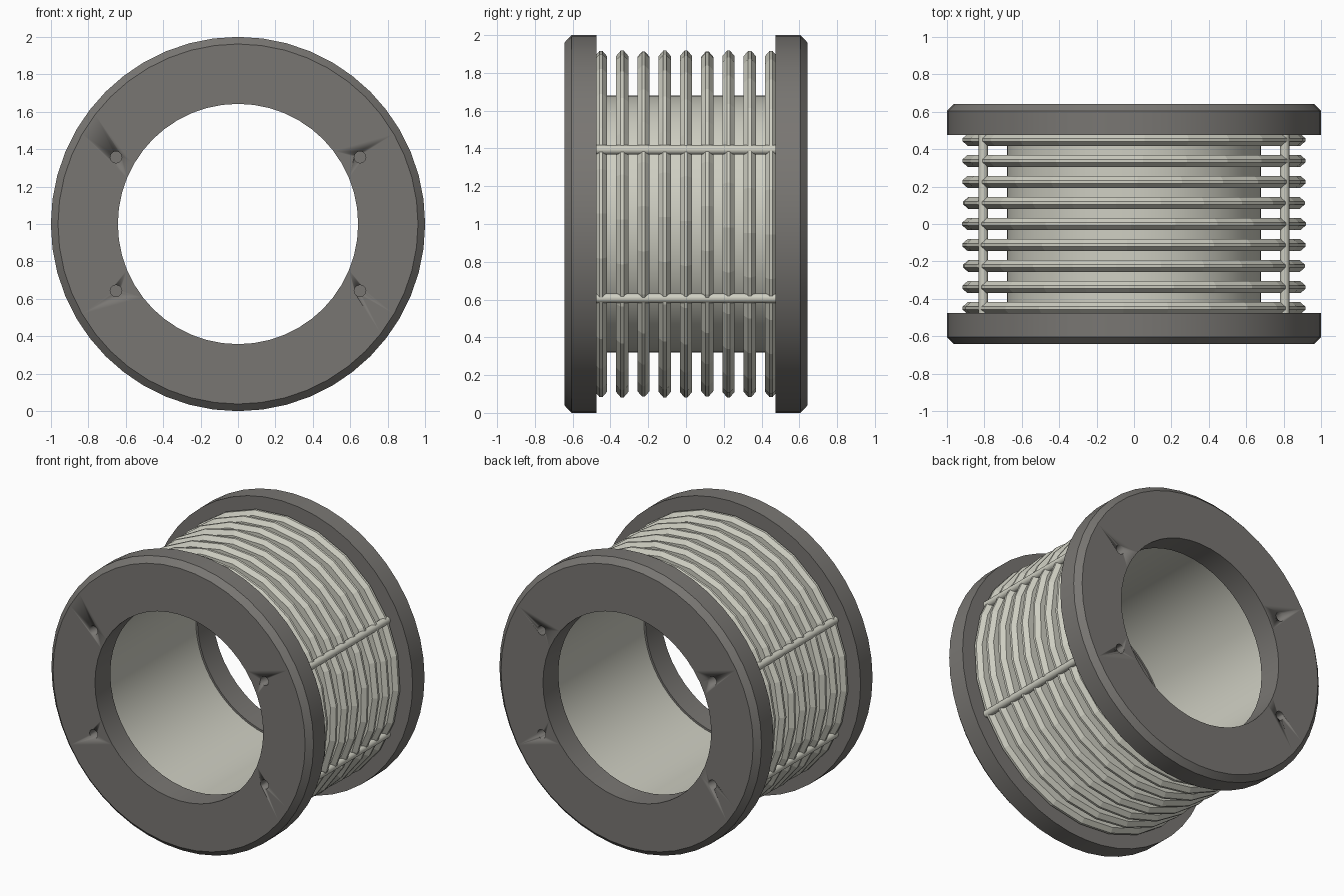
import bpy, bmesh, math, random
from mathutils import Matrix, Vector

random.seed(4)
if "Cube" in bpy.data.objects:
    bpy.data.objects.remove(bpy.data.objects["Cube"])

CENTRE = Vector((0, 0, 1))


def material(name, rgb):
    m = bpy.data.materials.new(name)
    m.use_nodes = True
    m.diffuse_color = (*rgb, 1)
    m.node_tree.nodes["Principled BSDF"].inputs["Base Color"].default_value = (*rgb, 1)
    return m


DARK = material("dark grey", (0.19, 0.182, 0.17))
CREAM = material("warm off white", (0.62, 0.62, 0.54))


def finish(name, bm, mat, smooth=True):
    bmesh.ops.recalc_face_normals(bm, faces=bm.faces)
    mesh = bpy.data.meshes.new(name)
    bm.to_mesh(mesh)
    bm.free()
    mesh.materials.append(mat)
    ob = bpy.data.objects.new(name, mesh)
    bpy.context.collection.objects.link(ob)
    bpy.ops.object.select_all(action="DESELECT")
    ob.select_set(True)
    bpy.context.view_layer.objects.active = ob
    if smooth:
        bpy.ops.object.shade_smooth_by_angle(angle=math.radians(25))
    return ob


def lathe(name, profile, sides, mat, turn=0.0, smooth=True):
    """Spin a closed (radius, y) profile around the y axis."""
    bm = bmesh.new()
    rings = []
    for i in range(sides):
        a = turn + math.tau * i / sides
        rings.append([bm.verts.new(CENTRE + Vector((r * math.cos(a), y, r * math.sin(a))))
                      for r, y in profile])
    n = len(profile)
    for i in range(sides):
        a, b = rings[i], rings[(i + 1) % sides]
        for j in range(n):
            k = (j + 1) % n
            bm.faces.new((a[j], a[k], b[k], b[j]))
    return finish(name, bm, mat, smooth)


def rod(name, x, z, y0, y1, radius, mat):
    bm = bmesh.new()
    place = Matrix.Translation((x, (y0 + y1) / 2, z)) @ Matrix.Rotation(math.pi / 2, 4, "X")
    bmesh.ops.create_cone(bm, cap_ends=True, segments=16, radius1=radius, radius2=radius,
                          depth=abs(y1 - y0), matrix=place)
    return finish(name, bm, mat)


# End flanges with a chamfered outer rim and four blind screw holes
for side, s in (("front", -1), ("back", 1)):
    flange = lathe(side + "_flange",
                   [(0.642, s * 0.475), (1.0, s * 0.475), (1.0, s * 0.605),
                    (0.962, s * 0.642), (0.642, s * 0.642)], 48, DARK)
    cutters = [rod("hole_cutter", sx * 0.652, 1 + sz * 0.357, s * 0.55, s * 0.7, 0.031, DARK)
               for sx in (-1, 1) for sz in (-1, 1)]
    bpy.context.view_layer.objects.active = flange
    for c in cutters:
        c.hide_render = True
        mod = flange.modifiers.new("hole", "BOOLEAN")
        mod.operation = "DIFFERENCE"
        mod.solver = "EXACT"
        mod.object = c
        # keep the cut ahead of the sharp-edge shading
        flange.modifiers.move(len(flange.modifiers) - 1, 0)
        bpy.ops.object.modifier_apply(modifier=mod.name)
        bpy.data.objects.remove(c)

# Core tube between the flanges
lathe("core_tube", [(0.655, -0.5), (0.68, -0.5), (0.68, 0.5), (0.655, 0.5)], 64, CREAM)

# Faceted fins with a ridged outer edge
for i in range(9):
    y = (i - 4) * 0.1125
    lathe(f"fin_{i + 1}",
          [(0.665, y - 0.032), (0.89, y - 0.032), (0.918, y - 0.008),
           (0.918, y + 0.008), (0.89, y + 0.032), (0.665, y + 0.032)],
          24, CREAM, turn=random.uniform(0, math.tau / 24), smooth=False)

# Tie rods through the fins
for sx, h in ((-1, "right"), (1, "left")):
    for sz, v in ((-1, "lower"), (1, "upper")):
        rod(f"{v}_{h}_tie_rod", sx * 0.805, 1 + sz * 0.393, -0.5, 0.5, 0.025, CREAM)
